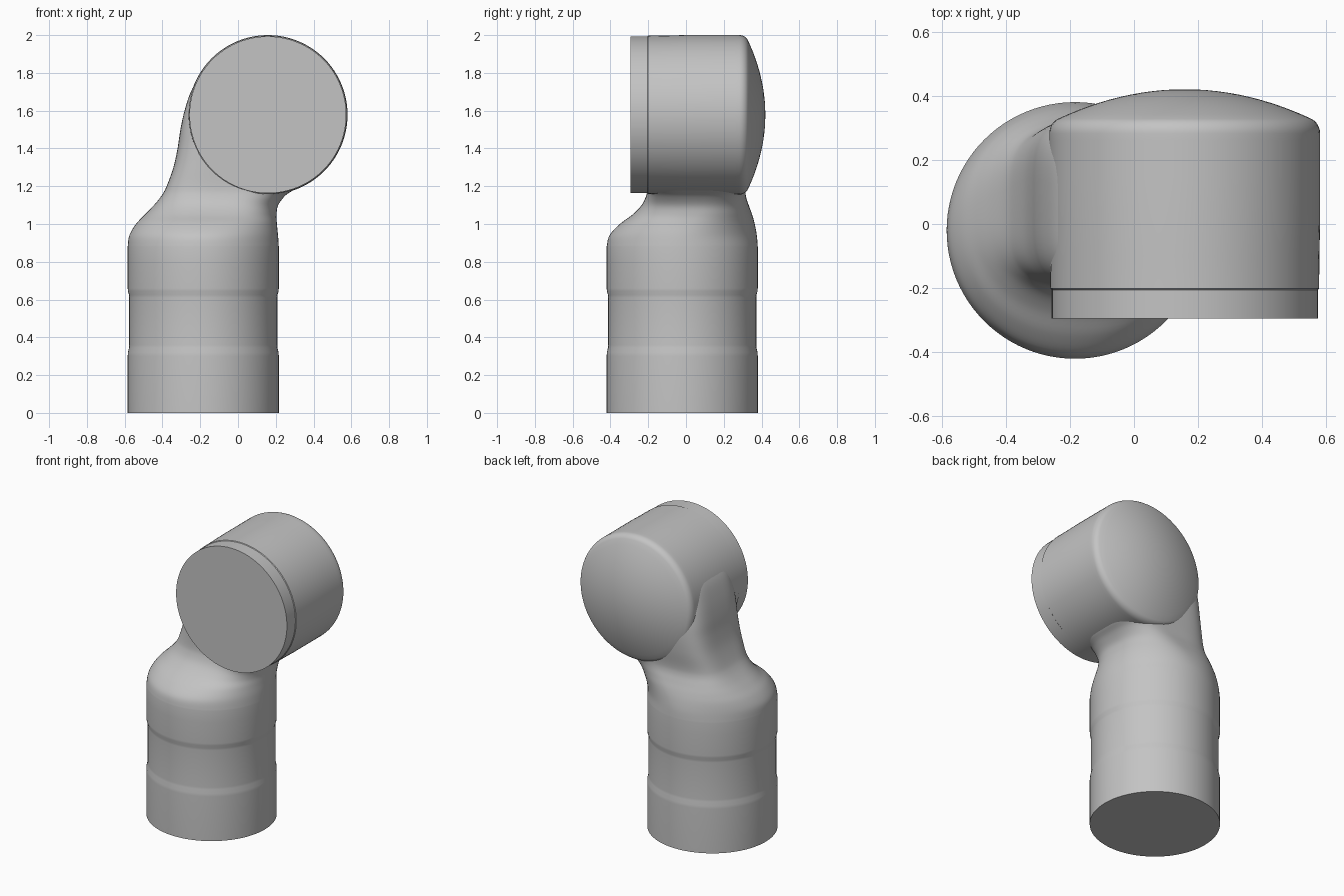
import bpy, bmesh, math
from mathutils import Vector

if "Cube" in bpy.data.objects:
    bpy.data.objects.remove(bpy.data.objects["Cube"])

SEG = 96
grey = bpy.data.materials.new("plain grey")
grey.diffuse_color = (0.55, 0.55, 0.55, 1)
grey.use_nodes = True
grey.node_tree.nodes["Principled BSDF"].inputs["Base Color"].default_value = grey.diffuse_color


def skin(name, rings, angle):
    """Bridge a stack of closed rings and cap both ends."""
    bm = bmesh.new()
    loops = [[bm.verts.new(p) for p in ring] for ring in rings]
    for a, b in zip(loops, loops[1:]):
        for i in range(SEG):
            j = (i + 1) % SEG
            bm.faces.new((a[i], a[j], b[j], b[i]))
    bm.faces.new(loops[0])
    bm.faces.new(loops[-1])
    bmesh.ops.recalc_face_normals(bm, faces=bm.faces)
    mesh = bpy.data.meshes.new(name)
    bm.to_mesh(mesh)
    bm.free()
    mesh.materials.append(grey)
    obj = bpy.data.objects.new(name, mesh)
    bpy.context.collection.objects.link(obj)
    bpy.ops.object.select_all(action='DESELECT')
    bpy.context.view_layer.objects.active = obj
    obj.select_set(True)
    bpy.ops.object.shade_smooth_by_angle(angle=math.radians(angle))
    return obj


def section(z, x0, x1, y0, y1, n):
    """Horizontal superellipse filling the given bounds; n=2 is round."""
    ring = []
    for i in range(SEG):
        t = 2 * math.pi * i / SEG
        c, s = math.cos(t), math.sin(t)
        u = math.copysign(abs(c) ** (2 / n), c)
        v = math.copysign(abs(s) ** (2 / n), s)
        ring.append(((x0 + x1) / 2 + u * (x1 - x0) / 2,
                     (y0 + y1) / 2 + v * (y1 - y0) / 2, z))
    return ring


def lathe_y(name, profile, cx, cz, angle):
    """Revolve (radius, y) points around an axis parallel to y."""
    rings = [[(cx + r * math.cos(2 * math.pi * i / SEG), y,
               cz + r * math.sin(2 * math.pi * i / SEG)) for i in range(SEG)]
             for r, y in profile]
    return skin(name, rings, angle)


def smooth_path(keys, steps):
    """Catmull-Rom interpolation through the key sections."""
    k = [Vector(p) for p in keys]
    k = [k[0]] + k + [k[-1]]
    out = []
    for i in range(1, len(k) - 2):
        p0, p1, p2, p3 = k[i - 1:i + 3]
        for s in range(steps):
            t = s / steps
            out.append(0.5 * (2 * p1 + (p2 - p0) * t
                              + (2 * p0 - 5 * p1 + 4 * p2 - p3) * t * t
                              + (3 * p1 - p0 - 3 * p2 + p3) * t ** 3))
    return out + [k[-1]]


# Round lower sleeve with a slightly recessed middle band
CX, CY = -0.184, -0.02
rings = []
for z, r in ((0, .4), (.30, .4), (.32, .399), (.345, .393), (.36, .392),
             (.61, .392), (.625, .393), (.645, .399), (.66, .4), (.8, .4)):
    rings.append(section(z, CX - r, CX + r, CY - r, CY + r, 2))

# Shoulder and neck: z, left, right, front, back, squareness
neck = [
    (0.88, -.584, .216, -.420, .380, 2.0),
    (0.94, -.575, .212, -.405, .375, 2.0),
    (1.00, -.540, .206, -.350, .364, 2.15),
    (1.05, -.493, .204, -.283, .350, 2.4),
    (1.10, -.445, .213, -.235, .332, 2.8),
    (1.15, -.405, .250, -.211, .317, 3.3),
    (1.20, -.378, .310, -.203, .316, 3.8),
    (1.30, -.342, .320, -.202, .330, 4.2),
    (1.40, -.320, .300, -.202, .338, 4.2),
    (1.50, -.305, .300, -.202, .338, 4.2),
    (1.60, -.283, .300, -.202, .330, 4.2),
    (1.70, -.250, .300, -.202, .315, 4.2),
    (1.78, -.205, .300, -.202, .300, 4.2),
]
rings += [section(*k) for k in smooth_path(neck, 5)]
skin("sleeve_and_neck", rings, 40)

# Horizontal joint housing with rounded rim and shallow domed back
HX, HZ, R = 0.158, 1.578, 0.422
profile = [(.36, -.206), (.414, -.206), (.419, -.201), (.420, -.1),
           (R, 0), (R, .15), (R, .26)]
profile += [(.377 + .045 * math.cos(a), .282 + .05 * math.sin(a))
            for a in (math.radians(d) for d in range(0, 70, 11))]
edge_r, edge_y = profile[-1]
for i in range(1, 13):
    r = edge_r * (1 - i / 12.2)
    profile.append((r, edge_y + (.42 - edge_y) * (1 - (r / edge_r) ** 2)))
lathe_y("joint_housing", profile, HX, HZ, 40)

# Flat end cap
lathe_y("end_cap", [(.415, -.295), (.415, -.203)], HX, HZ, 30)
